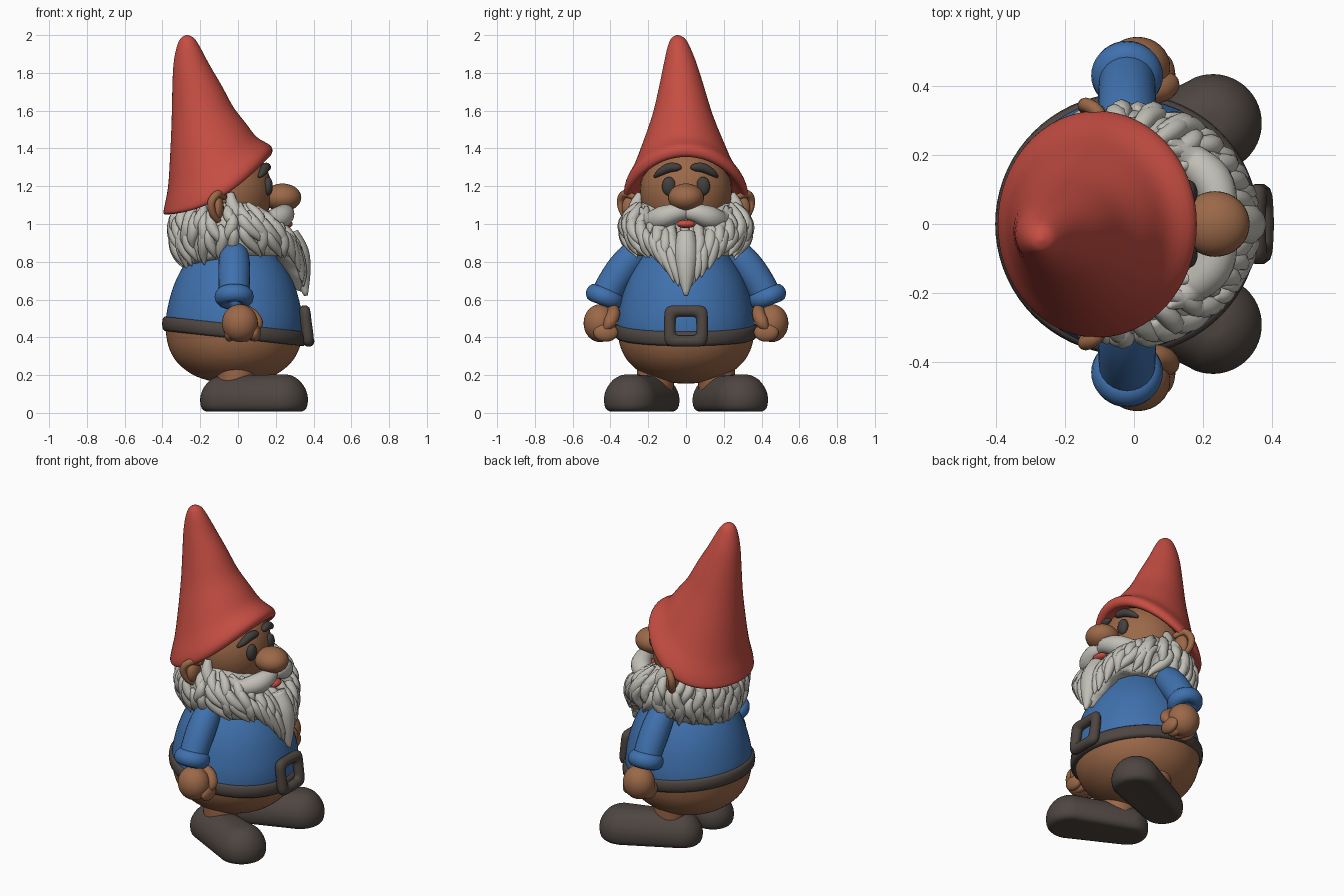
import bpy, bmesh, math, random
from mathutils import Vector, Matrix

if "Cube" in bpy.data.objects:
    bpy.data.objects.remove(bpy.data.objects["Cube"])

random.seed(4)
TAU = 2 * math.pi


def material(name, rgb):
    m = bpy.data.materials.new(name)
    m.diffuse_color = (*rgb, 1)
    m.use_nodes = True
    m.node_tree.nodes["Principled BSDF"].inputs["Base Color"].default_value = m.diffuse_color
    return m


RED = material("hat red", (0.56, 0.075, 0.055))
BLUE = material("shirt blue", (0.05, 0.165, 0.42))
SKIN = material("skin brown", (0.33, 0.14, 0.065))
WHITE = material("beard white", (0.53, 0.52, 0.47))
DARK = material("leather dark brown", (0.075, 0.06, 0.052))
EYE = material("eye charcoal", (0.055, 0.05, 0.048))


def finish(name, bm, *mats):
    bmesh.ops.recalc_face_normals(bm, faces=bm.faces)
    me = bpy.data.meshes.new(name)
    bm.to_mesh(me)
    bm.free()
    for m in mats:
        me.materials.append(m)
    for p in me.polygons:
        p.use_smooth = True
    ob = bpy.data.objects.new(name, me)
    bpy.context.collection.objects.link(ob)
    return ob


def loft(bm, rings, closed=False):
    """Skin a list of point rings; open ends are capped."""
    vs = [[bm.verts.new(p) for p in r] for r in rings]
    n = len(vs[0])
    pairs = list(zip(vs, vs[1:])) + ([(vs[-1], vs[0])] if closed else [])
    for a, b in pairs:
        for i in range(n):
            bm.faces.new((a[i], a[(i + 1) % n], b[(i + 1) % n], b[i]))
    if not closed:
        bm.faces.new(vs[0])
        bm.faces.new(vs[-1])


def smooth_rows(rows, k=4):
    """Catmull-Rom interpolation of equal-length number rows."""
    out = []
    for i in range(len(rows) - 1):
        a, b, c, d = (rows[max(0, min(len(rows) - 1, i + j))] for j in (-1, 0, 1, 2))
        for s in range(k):
            t = s / k
            out.append([0.5 * (2 * q + (r - p) * t + (2 * p - 5 * q + 4 * r - w) * t * t
                               + (3 * q - p - 3 * r + w) * t ** 3) for p, q, r, w in zip(a, b, c, d)])
    return out + [list(rows[-1])]


def tube(bm, rows, n=12, k=4):
    """Round tube through (x, y, z, radius) rows."""
    rows = smooth_rows(rows, k)
    pts = [Vector(r[:3]) for r in rows]
    rings = []
    for i, p in enumerate(pts):
        t = (pts[min(i + 1, len(pts) - 1)] - pts[max(i - 1, 0)]).normalized()
        ref = Vector((1, 0, 0)) if abs(t.x) < 0.8 else Vector((0, 0, 1))
        u = t.cross(ref).normalized()
        v = t.cross(u)
        rad = max(rows[i][3], 0.002)
        rings.append([p + rad * (u * math.cos(TAU * j / n) + v * math.sin(TAU * j / n)) for j in range(n)])
    loft(bm, rings)


def ball(bm, c, r, rot=None):
    m = Matrix.Translation(c) @ (rot or Matrix()) @ Matrix.Diagonal((*r, 1))
    bmesh.ops.create_uvsphere(bm, u_segments=32, v_segments=20, radius=1, matrix=m)


def ellipse(cx, cy, z, rx, ry, n=64):
    return [(cx + rx * math.cos(TAU * i / n), cy + ry * math.sin(TAU * i / n), z) for i in range(n)]


# Body: blue shirt above the tilted waistline, brown trousers below
prof = [(0.155, 0.02), (0.165, 0.11), (0.2, 0.215), (0.26, 0.295), (0.33, 0.34), (0.41, 0.36), (0.48, 0.363),
        (0.56, 0.352), (0.66, 0.325), (0.75, 0.285), (0.85, 0.22), (0.95, 0.15)]
bm = bmesh.new()
loft(bm, [ellipse(-0.02, 0, z, r, r) for z, r in smooth_rows(prof, 5)])
body = finish("body", bm, BLUE, SKIN)
for p in body.data.polygons:
    p.material_index = int(p.center.z < 0.43 - 0.1 * p.center.x)

# Belt: rounded band, lower at the front
bm = bmesh.new()
section = [(-0.03, -0.036), (0.006, -0.038), (0.016, -0.025), (0.019, 0), (0.016, 0.025), (0.006, 0.038), (-0.03, 0.036)]
rings = []
for i in range(72):
    c, s = math.cos(TAU * i / 72), math.sin(TAU * i / 72)
    rings.append([(-0.02 + (0.363 + d) * c, (0.36 + d) * s, 0.432 - 0.04 * c + h) for d, h in section])
loft(bm, rings, closed=True)
finish("belt", bm, DARK)

# Buckle: rounded square frame
bm = bmesh.new()
rings = []
for i in range(48):
    a = TAU * i / 48
    c, s = math.cos(a), math.sin(a)
    f = (abs(c) ** 6 + abs(s) ** 6) ** (-1 / 6)
    rings.append([(0.363 - 0.012 * s + 0.03 * math.cos(b), f * c * (0.086 + 0.031 * math.sin(b)),
                   0.46 + f * s * (0.08 + 0.031 * math.sin(b))) for b in (TAU * j / 10 for j in range(10))])
loft(bm, rings, closed=True)
finish("buckle", bm, DARK)

# Head, nose, mouth
bm = bmesh.new()
ball(bm, (-0.06, 0, 1.17), (0.24, 0.245, 0.26))
finish("head", bm, SKIN)
bm = bmesh.new()
ball(bm, (0.235, 0, 1.14), (0.1, 0.095, 0.074))
finish("nose", bm, SKIN)
bm = bmesh.new()
ball(bm, (0.255, 0, 1.0), (0.035, 0.05, 0.022))
finish("mouth", bm, RED)

# Hat: tilted rings (back x, back z, front x, front z, half width, side droop, centre y)
hat = [(-0.30, 1.13, 0.10, 1.37, 0.24, 0.05, 0), (-0.36, 1.06, 0.155, 1.355, 0.3, 0.07, 0),
       (-0.393, 1.055, 0.18, 1.375, 0.326, 0.07, 0), (-0.388, 1.10, 0.172, 1.415, 0.32, 0.06, -0.003),
       (-0.37, 1.20, 0.10, 1.46, 0.268, 0.04, -0.01), (-0.36, 1.35, 0.04, 1.535, 0.215, 0.02, -0.014),
       (-0.352, 1.53, -0.025, 1.62, 0.16, 0, -0.018), (-0.348, 1.70, -0.085, 1.73, 0.122, 0, -0.023),
       (-0.342, 1.84, -0.155, 1.85, 0.088, 0, -0.03), (-0.325, 1.935, -0.2, 1.935, 0.06, 0, -0.038),
       (-0.303, 1.983, -0.232, 1.983, 0.036, 0, -0.042), (-0.275, 2.0, -0.263, 2.0, 0.006, 0, -0.045)]
bm = bmesh.new()
rings = []
for xb, zb, xf, zf, w, sag, cy in smooth_rows(hat, 4):
    ring = []
    for i in range(64):
        c, s = math.cos(TAU * i / 64), math.sin(TAU * i / 64)
        ring.append(((xb + xf) / 2 + (xf - xb) / 2 * c, cy + w * s, (zb + zf) / 2 + (zf - zb) / 2 * c - sag * s * s))
    rings.append(ring)
loft(bm, rings)
finish("hat", bm, RED)

# Beard and hair: surface by angle from the front (a) and height fraction (t)
RADII = smooth_rows([(0.18, 0.25, 0.28), (0.27, 0.31, 0.325), (0.325, 0.325, 0.325),
                     (0.345, 0.305, 0.31), (0.355, 0.27, 0.27)], 10)


def beard_point(a, t, push=0.0):
    a = (a + math.pi) % TAU - math.pi
    k = abs(a)
    top = 1.01 + 0.10 * min(1, k / 1.2)
    bot = 0.64 + 0.19 * min(1, k / 0.65) - 0.07 * max(0, (k - 1.6) / 1.54)
    f, s, b = RADII[int(max(0, min(1, t)) * (len(RADII) - 1))]
    rx = f if k < math.pi / 2 else b
    return ((rx + push) * math.cos(a) - 0.01, (s + push) * math.sin(a), top + (bot - top) * t)


bm = bmesh.new()
rings = [[beard_point(TAU * i / 120, t / 12, 0.007 * math.sin(i * TAU / 6 + t * 0.5)) for i in range(120)]
         for t in range(13)]
rings.append([(p[0] * 0.7, p[1] * 0.7, p[2] + 0.03) for p in rings[-1]])
loft(bm, rings)
finish("beard_base", bm, WHITE)

bm = bmesh.new()
for count, t0, t1, rad in ((34, 0.4, 1.03, 0.03), (30, 0.16, 0.78, 0.032), (26, 0.0, 0.5, 0.03)):
    for i in range(count):
        a0 = TAU * (i + 0.5 * (count % 4 == 0)) / count + random.uniform(-0.05, 0.05) - math.pi
        jit, curl = random.uniform(-0.06, 0.05), random.uniform(-0.08, 0.08)
        rows = []
        for j, w in enumerate((0.35, 0.9, 1, 0.75, 0.08)):
            u = j / 4
            a = a0 - 0.22 * u * math.sin(a0) * (abs(a0) < 1.6) + curl * math.sin(u * 5)
            rows.append((*beard_point(a, t0 + (t1 - t0 + jit) * u, 0.006), rad * w))
        tube(bm, rows, 8, 3)
# Pointed centre lock
tube(bm, [(0.27, 0, 0.95, 0.05), (0.31, 0, 0.85, 0.065), (0.335, 0, 0.74, 0.05), (0.36, 0, 0.62, 0.01)], 12)
finish("beard_locks", bm, WHITE)

# Mirrored parts
for s, side in ((1, "left"), (-1, "right")):
    def part(name, mat, rows=None, balls=(), n=16):
        b = bmesh.new()
        if rows:
            tube(b, [(x, y * s, z, r) for x, y, z, r in rows], n)
        for c, r in balls:
            ball(b, (c[0], c[1] * s, c[2]), r)
        return finish(side + "_" + name, b, mat)

    part("moustache", WHITE, [(0.235, -0.01, 1.055, 0.03), (0.25, 0.05, 1.058, 0.048), (0.225, 0.125, 1.035, 0.06),
                              (0.165, 0.185, 1.02, 0.05), (0.125, 0.22, 1.05, 0.03), (0.1, 0.24, 1.085, 0.006)])
    part("sideburn", WHITE, [(-0.04, 0.24, 1.16, 0.02), (-0.03, 0.265, 1.1, 0.035), (0.0, 0.27, 1.04, 0.04),
                             (0.04, 0.28, 0.97, 0.012)])
    part("eye", EYE, balls=[((0.158, 0.09, 1.2), (0.026, 0.037, 0.05))])
    part("eyebrow", EYE, [(0.11, 0.165, 1.25, 0.008), (0.13, 0.14, 1.272, 0.019), (0.145, 0.09, 1.298, 0.025),
                          (0.155, 0.045, 1.3, 0.02), (0.16, 0.025, 1.295, 0.006)])
    # Ear with a raised rim
    part("ear", SKIN, [(-0.07, 0.27, 1.14, 0.015), (-0.105, 0.325, 1.16, 0.02), (-0.14, 0.345, 1.12, 0.021),
                       (-0.135, 0.33, 1.06, 0.02), (-0.1, 0.29, 1.015, 0.018), (-0.07, 0.26, 1.03, 0.01)],
         balls=[((-0.11, 0.285, 1.085), (0.035, 0.055, 0.07))])
    # Sleeve, rolled cuff, hand
    part("sleeve", BLUE, [(-0.02, 0.22, 0.88, 0.04), (-0.02, 0.27, 0.84, 0.075), (-0.02, 0.33, 0.77, 0.084),
                          (-0.02, 0.385, 0.69, 0.083), (-0.02, 0.43, 0.61, 0.08)], n=24)
    d = Vector((0, 0.35 * s, -0.94)).normalized()
    u, v = Vector((1, 0, 0)), d.cross(Vector((1, 0, 0)))
    b = bmesh.new()
    loft(b, [[Vector((-0.02, 0.43 * s, 0.615)) + (u * math.cos(i * TAU / 36) + v * math.sin(i * TAU / 36))
              * (0.062 + 0.042 * math.cos(j * TAU / 12)) + d * 0.048 * math.sin(j * TAU / 12)
              for j in range(12)] for i in range(36)], closed=True)
    finish(side + "_cuff", b, BLUE)
    part("hand", SKIN, [(0.02, 0.385, 0.55, 0.03), (0.07, 0.385, 0.52, 0.035), (0.1, 0.405, 0.475, 0.033),
                        (0.1, 0.43, 0.44, 0.012)],
         balls=[((0.01, 0.455, 0.475), (0.095, 0.087, 0.1))]
         + [((-0.045 + 0.045 * i, 0.425, 0.425), (0.03, 0.065, 0.048)) for i in range(4)])
    # Leg and shoe
    part("leg", SKIN, [(-0.02, 0.16, 0.1, 0.09), (-0.01, 0.16, 0.18, 0.1), (-0.02, 0.15, 0.3, 0.11)], n=24)
    heel, toe = Vector((-0.08, 0.155, 0)), Vector((0.228, 0.292, 0))
    axis = math.atan2(toe.y - heel.y, toe.x - heel.x)
    b = bmesh.new()
    rings = []
    for z, inset in smooth_rows([(0.008, 0.06), (0.008, 0.03), (0.025, 0.008), (0.06, 0), (0.1, 0.003), (0.14, 0.02),
                                 (0.175, 0.048), (0.197, 0.085), (0.203, 0.112)], 2):
        ring = []
        for i in range(48):
            a = axis + TAU * (i + 0.5) / 48
            front = math.cos(a - axis) > 0
            c, r = (toe, 0.142 - inset) if front else (heel, 0.12 - inset)
            ring.append((c.x + r * math.cos(a), s * (c.y + r * math.sin(a)), z - (0 if front else 0.03 * z)))
        rings.append(ring)
    loft(b, rings)
    finish(side + "_shoe", b, DARK)
